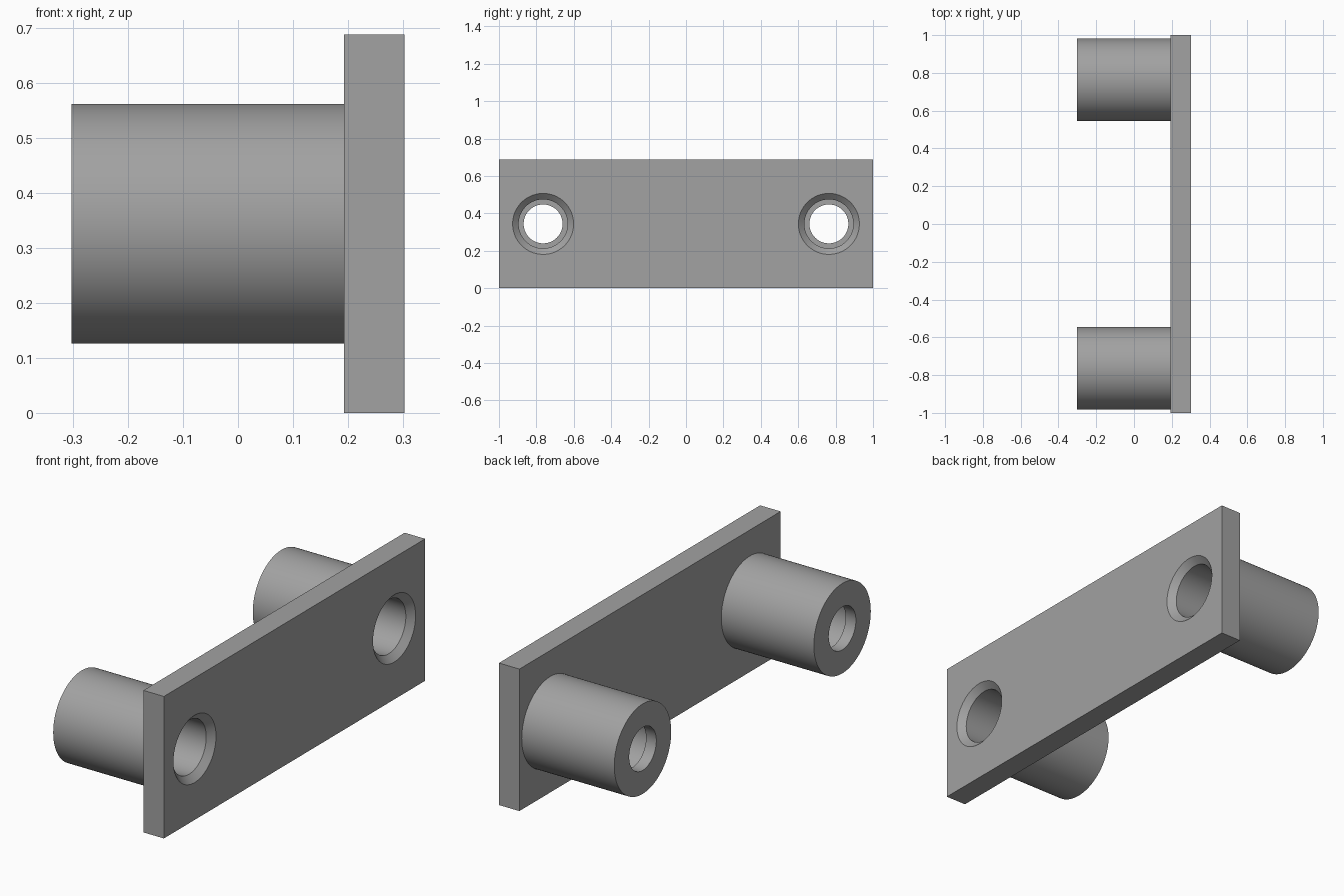
import bpy, bmesh, math
from mathutils import Matrix, Vector

if "Cube" in bpy.data.objects:
    bpy.data.objects.remove(bpy.data.objects["Cube"])

BACK, JOINT, FACE = -0.303, 0.193, 0.303   # sleeve end, plate back, plate front
HEIGHT, SPACING = 0.688, 0.764

grey = bpy.data.materials.new("plain grey")
grey.diffuse_color = (0.36, 0.36, 0.36, 1)
grey.use_nodes = True
grey.node_tree.nodes["Principled BSDF"].inputs["Base Color"].default_value = grey.diffuse_color


def make_object(name, bm):
    bmesh.ops.recalc_face_normals(bm, faces=bm.faces)
    mesh = bpy.data.meshes.new(name)
    bm.to_mesh(mesh)
    bm.free()
    mesh.materials.append(grey)
    obj = bpy.data.objects.new(name, mesh)
    bpy.context.collection.objects.link(obj)
    return obj


def lathe(name, profile, y, steps=96):
    """Closed solid turned around an x-parallel axis; profile is (x, radius)."""
    bm = bmesh.new()
    rings = []
    for x, r in profile:
        rings.append([bm.verts.new((x, y + r * math.cos(2 * math.pi * i / steps),
                                    HEIGHT / 2 + r * math.sin(2 * math.pi * i / steps)))
                      for i in range(steps)])
    for a, b in zip(rings, rings[1:]):
        for i in range(steps):
            j = (i + 1) % steps
            bm.faces.new((a[i], a[j], b[j], b[i]))
    bm.faces.new(rings[0])
    bm.faces.new(rings[-1])
    return make_object(name, bm)


def boolean(target, tool, operation):
    mod = target.modifiers.new(operation.title(), 'BOOLEAN')
    mod.operation, mod.solver, mod.object = operation, 'EXACT', tool
    bpy.context.view_layer.objects.active = target
    bpy.ops.object.modifier_apply(modifier=mod.name)
    bpy.data.objects.remove(tool)


# Flat mounting plate
bm = bmesh.new()
bmesh.ops.create_cube(bm, size=1, matrix=Matrix.Translation(
    Vector(((JOINT + FACE) / 2, 0, HEIGHT / 2))) @ Matrix.Diagonal((FACE - JOINT, 2, HEIGHT, 1)))
plate = make_object("mounting_plate", bm)

# Two sleeves, each with a stepped bore and a chamfered mouth
bore = [(BACK - 0.1, 0.104), (BACK + 0.055, 0.104), (BACK + 0.055, 0.131),
        (FACE - 0.03, 0.131), (FACE, 0.163), (FACE + 0.1, 0.163)]
for side in (-1, 1):
    boolean(plate, lathe("sleeve", [(BACK, 0.218), (JOINT + 0.04, 0.218)], side * SPACING), 'UNION')
    boolean(plate, lathe("bore_cutter", bore, side * SPACING), 'DIFFERENCE')

bpy.ops.object.select_all(action='DESELECT')
plate.select_set(True)
bpy.context.view_layer.objects.active = plate
bpy.ops.object.shade_smooth_by_angle(angle=math.radians(30))
